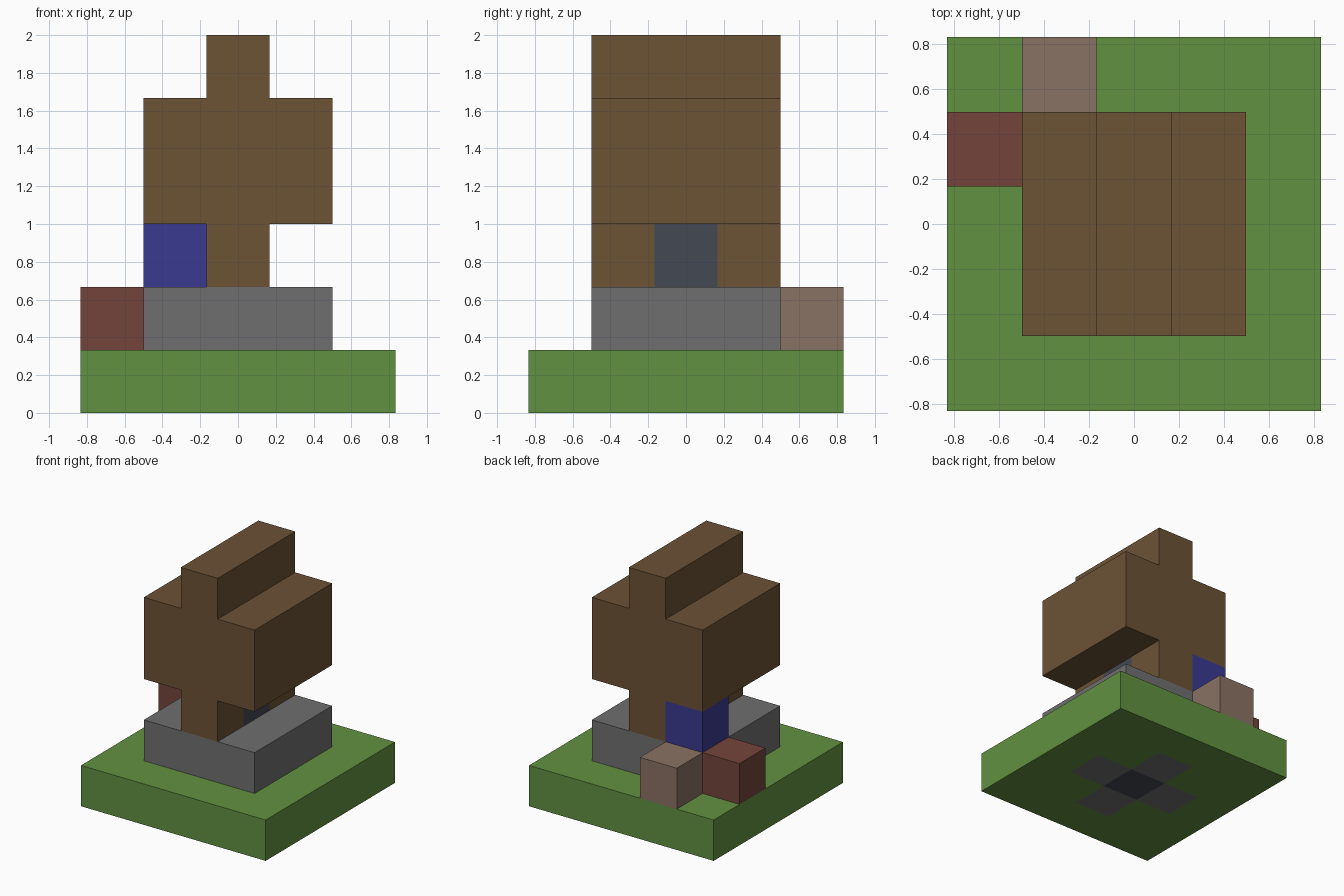
import bpy
import bmesh
from mathutils import Vector

cube = bpy.data.objects.get("Cube")
if cube:
    bpy.data.objects.remove(cube)

CELL = 1 / 3


def material(name, *rgb):
    """Flat material from 0-255 display values."""
    lin = [((c / 255 + 0.055) / 1.055) ** 2.4 for c in rgb] + [1]
    mat = bpy.data.materials.new(name)
    mat.use_nodes = True
    mat.diffuse_color = lin
    mat.node_tree.nodes["Principled BSDF"].inputs["Base Color"].default_value = lin
    return mat


grass = material("grass green", 98, 145, 65)
stone = material("stone grey", 111, 111, 111)
wood = material("wood brown", 108, 82, 53)
slate = material("slate", 68, 72, 83)
blue = material("deep blue", 58, 58, 145)
red = material("brick red", 116, 69, 59)
clay = material("pale clay", 138, 114, 99)


def block(x0, x1, y0, y1, z0, z1):
    """Set of grid cells in an inclusive range."""
    return {(x, y, z) for x in range(x0, x1 + 1)
            for y in range(y0, y1 + 1) for z in range(z0, z1 + 1)}


# Parts as groups of grid cells
core = block(0, 0, 0, 0, 0, 2)
footing = block(-1, 1, 0, 0, 0, 0) | block(0, 0, -1, 1, 0, 0)
posts = block(0, 0, -1, 1, 2, 2)
parts = [
    ("core_column", slate, core),
    ("footing_cross", stone, footing - core),
    ("lawn_base", grass, block(-2, 2, -2, 2, 0, 0) - footing),
    ("stone_plinth", stone, block(-1, 1, -1, 1, 1, 1) - core),
    ("support_posts", wood, posts - core),
    ("main_body", wood, block(-1, 1, -1, 1, 3, 4)),
    ("top_ridge", wood, block(0, 0, -1, 1, 5, 5)),
    ("blue_block", blue, {(-1, 1, 2)}),
    ("red_block", red, {(-2, 1, 1)}),
    ("clay_block", clay, {(-1, 2, 1)}),
]
solid = set().union(*(cells for _, _, cells in parts))


def build(name, mat, cells):
    """Mesh the outer faces of a group of cells, merged into flat panels."""
    bm = bmesh.new()
    for cell in cells:
        centre = Vector(cell) + Vector((0, 0, 0.5))
        for axis in range(3):
            for sign in (-1, 1):
                n = Vector((0, 0, 0))
                n[axis] = sign
                if tuple(int(c) for c in Vector(cell) + n) in solid:
                    continue
                u = Vector((0, 0, 0))
                u[(axis + 1) % 3] = 0.5
                v = n.cross(u)
                mid = centre + n / 2
                corners = (mid - u - v, mid + u - v, mid + u + v, mid - u + v)
                bm.faces.new([bm.verts.new(c * CELL) for c in corners])
    bmesh.ops.remove_doubles(bm, verts=bm.verts, dist=0.001)
    bmesh.ops.dissolve_limit(bm, angle_limit=0.01, verts=bm.verts, edges=bm.edges)
    mesh = bpy.data.meshes.new(name)
    bm.to_mesh(mesh)
    bm.free()
    mesh.materials.append(mat)
    bpy.context.collection.objects.link(bpy.data.objects.new(name, mesh))


for part in parts:
    build(*part)
